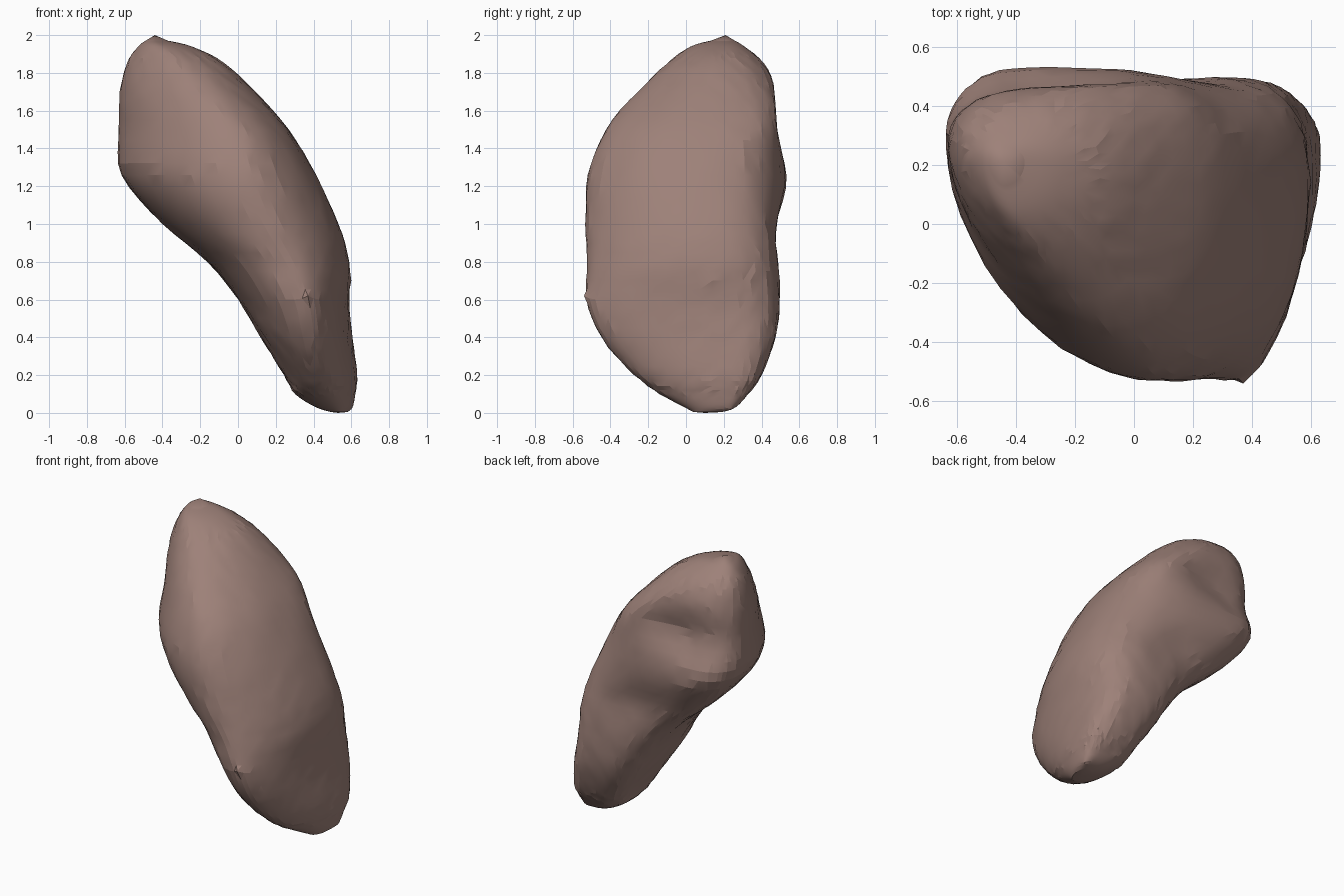
import bpy, bmesh, math, random
from mathutils import Vector

if "Cube" in bpy.data.objects:
    bpy.data.objects.remove(bpy.data.objects["Cube"])

random.seed(4)
SIDES, STEPS = 52, 4

# Horizontal slices: z, left x, right x, front y, back y,
# y of left and right extremes, x of front and back extremes
ROWS = [
    (0.005, .49, .58, .04, .19, .12, .15, .53, .54),
    (0.03, .41, .607, -.01, .265, .13, .20, .50, .54),
    (0.10, .30, .622, -.14, .33, .15, .22, .45, .48),
    (0.20, .245, .632, -.275, .40, .18, .24, .42, .45),
    (0.40, .12, .605, -.455, .475, .22, .22, .38, .37),
    (0.60, .00, .587, -.53, .497, .24, .15, .35, .30),
    (0.80, -.16, .59, -.525, .49, .25, .10, .26, .22),
    (1.00, -.40, .535, -.535, .485, .26, .09, .14, .08),
    (1.26, -.625, .415, -.525, .54, .27, .10, .03, -.36),
    (1.50, -.632, .27, -.43, .488, .26, .12, -.03, -.02),
    (1.70, -.627, .09, -.26, .482, .25, .15, -.17, -.20),
    (1.85, -.59, -.07, -.10, .415, .24, .18, -.30, -.34),
    (1.94, -.53, -.24, .02, .31, .22, .20, -.40, -.40),
    (1.97, -.49, -.37, .13, .26, .21, .21, -.44, -.44),
]


def catmull(a, b, c, d, t):
    return [0.5 * (2 * q + (r - p) * t + (2 * p - 5 * q + 4 * r - s) * t * t
                   + (3 * q - p - 3 * r + s) * t ** 3)
            for p, q, r, s in zip(a, b, c, d)]


def ramp(z, z0, z1, a, b):
    """Blend from a to b as z runs from z0 to z1."""
    t = min(max((z - z0) / (z1 - z0), 0), 1)
    return a + (b - a) * t


def slice_point(row, ang):
    """Four joined superellipse quarters through the slice's extremes."""
    z, xl, xr, yf, yb, yl, yr, xf, xb = row
    c, s = math.cos(ang), math.sin(ang)
    if s >= 0:
        n = ramp(z, 1.55, 1.85, 2.9, 2.1) if c >= 0 else ramp(z, 1.6, 1.9, 2.7, 2.3)
    else:
        n = ramp(z, .9, 1.4, 1.85, 2.0) if c >= 0 else ramp(z, .7, 1.5, 2.2, 1.65)
    u, v = abs(c) ** (2 / n), abs(s) ** (2 / n)
    xm, ym = (xb if s >= 0 else xf), (yr if c >= 0 else yl)
    x = xm + ((xr - xm) if c >= 0 else (xl - xm)) * u
    y = ym + ((yb - ym) if s >= 0 else (yf - ym)) * v
    # broad shallow hollows in the back face
    if s > 0:
        for hx, hz, rx, rz, depth in ((-.27, 1.52, .20, .15, .05),
                                      (.03, .92, .18, .13, .02)):
            y -= depth * v * math.exp(-((x - hx) / rx) ** 2 - ((z - hz) / rz) ** 2)
    return Vector((x, y, z))


# Lumpy stone body
bm = bmesh.new()
levels = []
for i in range(len(ROWS) - 1):
    a, d = ROWS[max(i - 1, 0)], ROWS[min(i + 2, len(ROWS) - 1)]
    levels += [catmull(a, ROWS[i], ROWS[i + 1], d, k / STEPS) for k in range(STEPS)]
levels.append(ROWS[-1])
rings = []
for row in levels:
    rings.append([bm.verts.new(slice_point(row, 2 * math.pi * k / SIDES))
                  for k in range(SIDES)])
for lo, hi in zip(rings, rings[1:]):
    for k in range(SIDES):
        m = (k + 1) % SIDES
        bm.faces.new((lo[k], lo[m], hi[m], hi[k]))
bottom = bm.verts.new((.53, .1, 0))
top = bm.verts.new((-.44, .21, 2))
for k in range(SIDES):
    m = (k + 1) % SIDES
    bm.faces.new((bottom, rings[0][m], rings[0][k]))
    bm.faces.new((top, rings[-1][k], rings[-1][m]))

# Even out the surface, then roughen it slightly
for _ in range(4):
    bmesh.ops.smooth_vert(bm, verts=[v for r in rings[2:-2] for v in r], factor=0.4,
                          use_axis_x=True, use_axis_y=True, use_axis_z=True)
bm.normal_update()
for r in rings[8:-6]:
    for v in r:
        v.co += v.normal * random.uniform(-.002, .004)

# Small pointed nubs, each pulling its surroundings along a little
for tip in ((.37, -.54, .62), (.60, .14, .70), (.60, .235, .02)):
    tip = Vector(tip)
    near = min(bm.verts, key=lambda v: (v.co - tip).length)
    base, pull = near.co.copy(), tip - near.co
    for v in bm.verts:
        v.co += pull * math.exp(-(v.co - base).length / .025)

bmesh.ops.triangulate(bm, faces=bm.faces[:])
bmesh.ops.recalc_face_normals(bm, faces=bm.faces[:])
mesh = bpy.data.meshes.new("stone")
bm.to_mesh(mesh)
bm.free()
stone = bpy.data.objects.new("stone", mesh)
bpy.context.collection.objects.link(stone)

# Brown stone colour, softly shaded with some facets left sharp
mat = bpy.data.materials.new("brown_stone")
mat.diffuse_color = (.34, .22, .19, 1)
mat.use_nodes = True
mat.node_tree.nodes["Principled BSDF"].inputs["Base Color"].default_value = mat.diffuse_color
mesh.materials.append(mat)
bpy.context.view_layer.objects.active = stone
stone.select_set(True)
bpy.ops.object.shade_smooth_by_angle(angle=math.radians(12))
